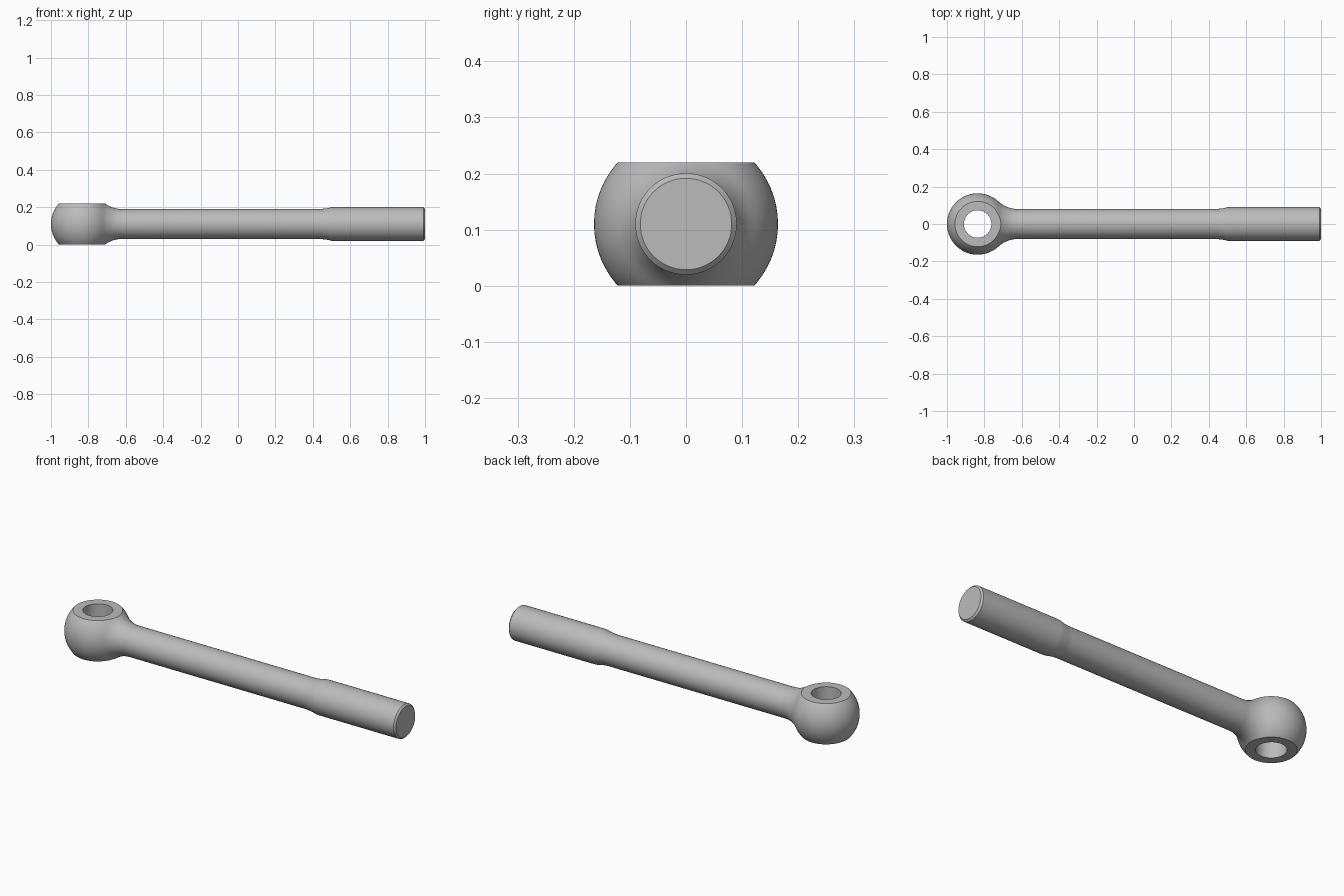
import bpy, bmesh, math
from mathutils import Matrix, Vector

if "Cube" in bpy.data.objects:
    bpy.data.objects.remove(bpy.data.objects["Cube"])

EYE_X, EYE_R, HALF_H = -0.836, 0.164, 0.11
BORE_R, ROD_R, END_R = 0.0735, 0.08, 0.0905
FILLET_R, FILLET_DX = 0.156, 0.216
SEGMENTS = 64

steel = bpy.data.materials.new("plain steel grey")
steel.use_nodes = True
grey = (0.5, 0.5, 0.5, 1)
steel.diffuse_color = grey
steel.node_tree.nodes["Principled BSDF"].inputs["Base Color"].default_value = grey


def arc(cx, cr, radius, start, end, steps):
    """Points (x, radius) along a circular arc of the turned profile."""
    angles = [start + (end - start) * i / steps for i in range(steps + 1)]
    return [(cx + radius * math.cos(a), cr + radius * math.sin(a)) for a in angles]


# Turned profile: ball, concave neck, rod, thicker chamfered end
touch = math.atan2(ROD_R + FILLET_R, FILLET_DX)
profile = arc(EYE_X, 0, EYE_R, math.pi, touch, 28)
profile += arc(EYE_X + FILLET_DX, ROD_R + FILLET_R, FILLET_R,
               math.pi + touch, 1.5 * math.pi, 10)[1:]
profile += [(0.44, ROD_R), (0.47, 0.083), (0.5, END_R - 0.001), (0.52, END_R),
            (0.991, END_R), (1.0, END_R - 0.009), (1.0, 0)]

bm = bmesh.new()
verts = [bm.verts.new((x, 0, r)) for x, r in profile]
edges = [bm.edges.new(pair) for pair in zip(verts, verts[1:])]
bmesh.ops.spin(bm, geom=verts + edges, cent=(0, 0, 0), axis=(1, 0, 0),
               angle=math.tau, steps=SEGMENTS, use_duplicate=False)
bmesh.ops.remove_doubles(bm, verts=bm.verts[:], dist=1e-5)

# Flat top and bottom of the eye
for side in (1, -1):
    cut = bmesh.ops.bisect_plane(
        bm, geom=bm.verts[:] + bm.edges[:] + bm.faces[:], dist=1e-6,
        plane_co=(0, 0, side * HALF_H), plane_no=(0, 0, side), clear_outer=True)
    rim = [e for e in cut["geom_cut"] if isinstance(e, bmesh.types.BMEdge)]
    bmesh.ops.contextual_create(bm, geom=rim)
bmesh.ops.translate(bm, verts=bm.verts[:], vec=Vector((0, 0, HALF_H)))
bmesh.ops.recalc_face_normals(bm, faces=bm.faces[:])
mesh = bpy.data.meshes.new("eye_rod")
bm.to_mesh(mesh)
bm.free()
mesh.materials.append(steel)
eye_rod = bpy.data.objects.new("eye_rod", mesh)
bpy.context.collection.objects.link(eye_rod)

# Vertical bore through the eye
bm = bmesh.new()
bmesh.ops.create_cone(bm, cap_ends=True, segments=SEGMENTS, radius1=BORE_R,
                      radius2=BORE_R, depth=1,
                      matrix=Matrix.Translation((EYE_X, 0, HALF_H)))
cutter_mesh = bpy.data.meshes.new("bore_cutter")
bm.to_mesh(cutter_mesh)
bm.free()
cutter_mesh.materials.append(steel)
cutter = bpy.data.objects.new("bore_cutter", cutter_mesh)
cutter.hide_render = True
bpy.context.collection.objects.link(cutter)

bore = eye_rod.modifiers.new("bore", 'BOOLEAN')
bore.operation = 'DIFFERENCE'
bore.solver = 'EXACT'
bore.object = cutter
bpy.ops.object.select_all(action='DESELECT')
eye_rod.select_set(True)
bpy.context.view_layer.objects.active = eye_rod
bpy.ops.object.modifier_apply(modifier=bore.name)
bpy.data.objects.remove(cutter)
bpy.ops.object.shade_smooth_by_angle(angle=math.radians(30))
